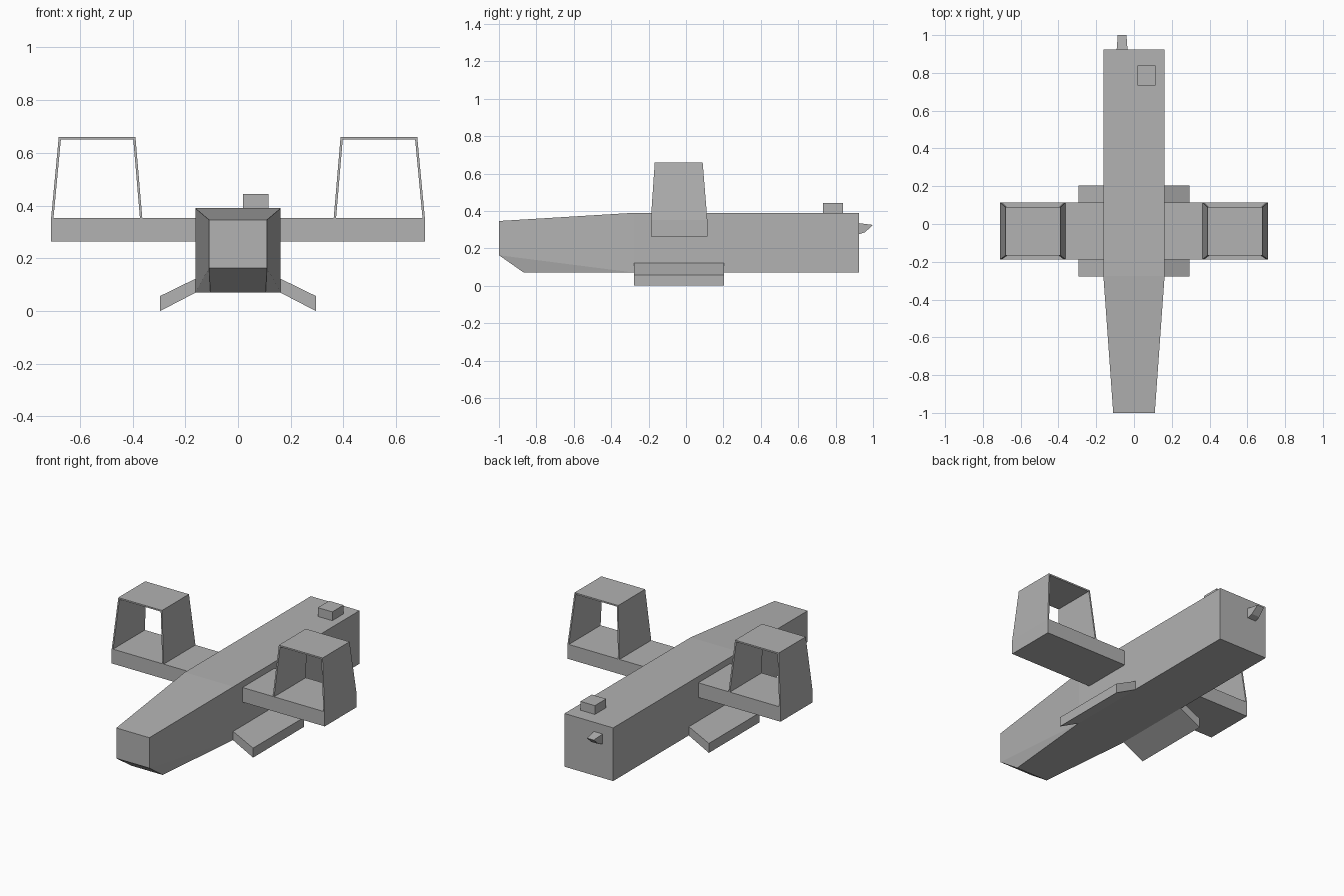
import bpy, bmesh

if "Cube" in bpy.data.objects:
    bpy.data.objects.remove(bpy.data.objects["Cube"])

# mid grey paint shared by every part
paint = bpy.data.materials.new("grey_paint")
paint.diffuse_color = (0.445, 0.445, 0.445, 1.0)
paint.use_nodes = True
paint.node_tree.nodes["Principled BSDF"].inputs["Base Color"].default_value = paint.diffuse_color


def solid(name, *hulls, mirror=False):
    """One object made of convex flat-faced pieces, each given by its corners."""
    bm = bmesh.new()
    for pts in hulls:
        verts = [bm.verts.new(p) for p in pts]
        bmesh.ops.convex_hull(bm, input=verts)
    bmesh.ops.dissolve_limit(bm, angle_limit=0.002, verts=bm.verts[:], edges=bm.edges[:])
    bmesh.ops.recalc_face_normals(bm, faces=bm.faces[:])
    mesh = bpy.data.meshes.new(name)
    bm.to_mesh(mesh)
    bm.free()
    mesh.materials.append(paint)
    obj = bpy.data.objects.new(name, mesh)
    bpy.context.collection.objects.link(obj)
    if mirror:
        obj.modifiers.new("mirror", 'MIRROR')
    return obj


def box(x0, x1, y0, y1, z0, z1):
    return [(x, y, z) for x in (x0, x1) for y in (y0, y1) for z in (z0, z1)]


def both_sides(points):
    return [(s * x, y, z) for x, y, z in points for s in (-1, 1)]


# fuselage: straight rear body, tapered nose with a sloped chin
solid("fuselage", both_sides([
    (0.162, 0.924, 0.070), (0.162, 0.924, 0.39),
    (0.162, -0.275, 0.070), (0.162, -0.275, 0.39),
    (0.105, -0.867, 0.070), (0.11, -1.0, 0.163), (0.11, -1.0, 0.346)]))

# wing running through the fuselage
Y0, Y1 = -0.188, 0.114
solid("wing", box(-0.709, 0.709, Y0, Y1, 0.264, 0.352))

# open hoops on the wing tips: two leaning walls and a roof
ZB, ZT, T = 0.352, 0.66, 0.009
TOP0, TOP1 = -0.167, 0.089


def leaning_wall(xb, xt, t):
    return ([(x, y, ZB) for x in (xb, xb + t) for y in (Y0, Y1)] +
            [(x, y, ZT) for x in (xt, xt + t) for y in (TOP0, TOP1)])


solid("wing_hoop",
      leaning_wall(0.709, 0.680, -T),
      leaning_wall(0.363, 0.389, T),
      box(0.389, 0.680, TOP0, TOP1, ZT - T, ZT),
      mirror=True)

# drooping lower fins
fin_profile = [(0.16, 0.123), (0.295, 0.057), (0.295, 0.0), (0.16, 0.070)]
solid("lower_fin", [(x, y, z) for x, z in fin_profile for y in (-0.278, 0.204)],
      mirror=True)

# small box on the rear deck
solid("roof_box", box(0.019, 0.115, 0.732, 0.839, 0.385, 0.443))

# wedge-shaped outlet on the tail
solid("tail_outlet", [
    (x, y, z) for y, z, w in [(0.92, 0.335, 0.029), (0.92, 0.274, 0.029),
                              (0.957, 0.286, 0.026), (1.0, 0.325, 0.023)]
    for x in (-0.063 - w, -0.063 + w)])
